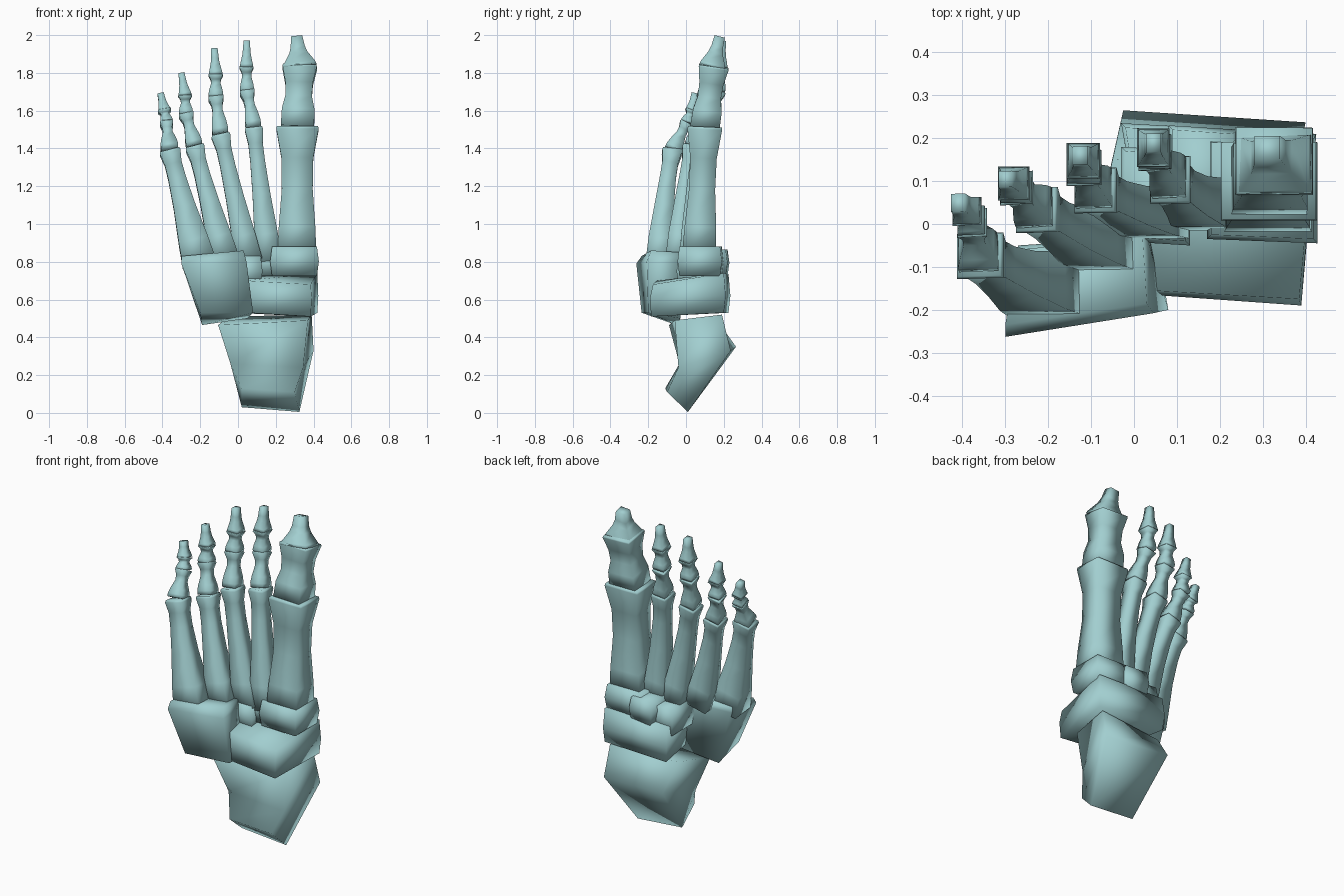
import bpy
from mathutils import Vector

mat = bpy.data.materials.new("pale_teal")
mat.diffuse_color = (.36, .62, .63, 1)


def make(name, rings):
    """Skin a stack of four-sided rings, cap both ends and shade smooth."""
    verts = [tuple(p) for r in rings for p in r]
    faces = [(3, 2, 1, 0)]
    for k in range(len(rings) - 1):
        a, b = 4 * k, 4 * k + 4
        faces += [(a + i, a + (i + 1) % 4, b + (i + 1) % 4, b + i) for i in range(4)]
    n = len(verts)
    faces.append((n - 4, n - 3, n - 2, n - 1))
    me = bpy.data.meshes.new(name)
    me.from_pydata(verts, [], faces)
    me.materials.append(mat)
    me.shade_smooth()
    ob = bpy.data.objects.new(name, me)
    bpy.context.collection.objects.link(ob)
    return ob


def bone(name, p0, p1, s0, s1, profile, bow=0.0):
    """Square-section bone from p0 to p1; s0, s1 are (width, depth) at the ends."""
    p0, p1 = Vector(p0), Vector(p1)
    d = (p1 - p0).normalized()
    u = (Vector((1, 0, 0)) - d * d.x).normalized()
    v = d.cross(u)
    rings = []
    for t, k in profile:
        c = p0.lerp(p1, t) - v * bow * 4 * t * (1 - t)
        w = (s0[0] + (s1[0] - s0[0]) * t) * k / 2
        h = (s0[1] + (s1[1] - s0[1]) * t) * k / 2
        rings.append([c - u * w - v * h, c + u * w - v * h,
                      c + u * w + v * h, c - u * w + v * h])
    return make(name, rings)


META = [(0, 1), (.2, .96), (.5, .82), (.75, .76), (.88, .8), (.98, 1.05), (1, .99)]
PHAL = [(0, .95), (.12, 1), (.3, .92), (.6, .66), (.78, .72), (.97, 1.05), (1, 1)]
TIP = [(0, 1), (.12, .97), (.45, .82), (.65, .83), (1, .95)]

# Toe rays: joint positions from base to tip, then (width, depth) at each joint
rays = {
    "second": ([(.165, .045, .80), (.083, .105, 1.51), (.048, .168, 1.70), (.045, .178, 1.83), (.046, .19, 1.97)],
               [(.14, .12), (.09, .105), (.075, .08), (.072, .085), (.035, .045)]),
    "third": ([(.06, .025, .80), (-.093, .08, 1.475), (-.117, .132, 1.67), (-.118, .148, 1.79), (-.125, .16, 1.93)],
              [(.14, .12), (.095, .1), (.078, .08), (.074, .08), (.035, .045)]),
    "fourth": ([(-.07, -.045, .81), (-.23, .035, 1.41), (-.275, .085, 1.58), (-.28, .095, 1.68), (-.3, .105, 1.80)],
               [(.15, .13), (.095, .1), (.075, .075), (.07, .075), (.033, .04)]),
    "fifth": ([(-.205, -.14, .79), (-.362, -.072, 1.39), (-.378, .005, 1.535), (-.39, .03, 1.6), (-.41, .05, 1.69)],
              [(.18, .15), (.105, .1), (.065, .07), (.065, .065), (.035, .045)]),
}
for toe, (p, s) in rays.items():
    bone(toe + "_metatarsal", p[0], p[1], s[0], s[1], META, .01)
    small = (s[1][0] * .92, s[1][1] * .92)
    bone(toe + "_proximal_phalanx", p[1], p[2], small, s[2], PHAL)
    bone(toe + "_middle_phalanx", p[2], p[3], s[2], s[3], PHAL)
    bone(toe + "_distal_phalanx", p[3], p[4], s[3], s[4], TIP)

# Big toe
bone("big_toe_metatarsal", (.312, .07, .85), (.315, .1, 1.515), (.205, .18), (.22, .18),
     [(0, 1), (.2, .93), (.5, .77), (.75, .78), (.98, 1.02), (1, .99)])
bone("big_toe_proximal_phalanx", (.315, .1, 1.51), (.327, .148, 1.835), (.18, .16), (.178, .155),
     [(0, .98), (.28, .96), (.5, .78), (.72, .82), (.97, 1.02), (1, 1)])
bone("big_toe_distal_phalanx", (.328, .137, 1.825), (.31, .178, 1.99), (.175, .14), (.06, .055),
     [(0, 1), (.1, 1), (.45, .78), (.65, .75), (1, 1)])

# Heel: a bent block, tip to ankle joint
make("heel", [
    [(.02, -.11, .13), (.30, -.10, .11), (.325, .01, .005), (.02, .01, .03)],
    [(-.04, -.035, .26), (.345, -.04, .24), (.40, .237, .33), (-.025, .265, .35)],
    [(-.105, -.09, .465), (.37, -.06, .49), (.39, .19, .52), (-.05, .15, .51)],
])

# Ankle block behind the toe-side tarsals
make("navicular", [
    [(.05, -.165, .53), (.385, -.185, .51), (.42, .2, .53), (-.02, .225, .53)],
    [(.04, -.165, .62), (.39, -.19, .61), (.425, .21, .62), (-.03, .235, .62)],
    [(.04, -.155, .70), (.385, -.175, .68), (.42, .2, .74), (-.02, .225, .735)],
])

# Outer block under the fourth and fifth rays
make("cuboid", [
    [(-.20, -.235, .53), (.08, -.20, .53), (.05, -.03, .50), (-.19, -.05, .465)],
    [(-.30, -.263, .79), (.045, -.208, .80), (.03, -.03, .80), (-.27, -.05, .80)],
    [(-.30, -.235, .83), (.03, -.185, .86), (.02, -.03, .85), (-.27, -.06, .83)],
])

# Three wedge bones between navicular and inner metatarsals
for name, x0, x1, y0, y1, z0, z1 in [
        ("medial_cuneiform", .17, .428, -.035, .19, .725, .88),
        ("middle_cuneiform", .08, .24, -.01, .22, .725, .865),
        ("lateral_cuneiform", -.03, .13, -.04, .17, .67, .83)]:
    def ring(z, g):
        return [(x0 + g, y0 + g, z), (x1 - g, y0 + g - .01, z),
                (x1 - g, y1 - g, z), (x0 + g, y1 - g + .01, z)]
    make(name, [ring(z0, .01), ring((z0 + z1) / 2, 0), ring(z1, .01)])
